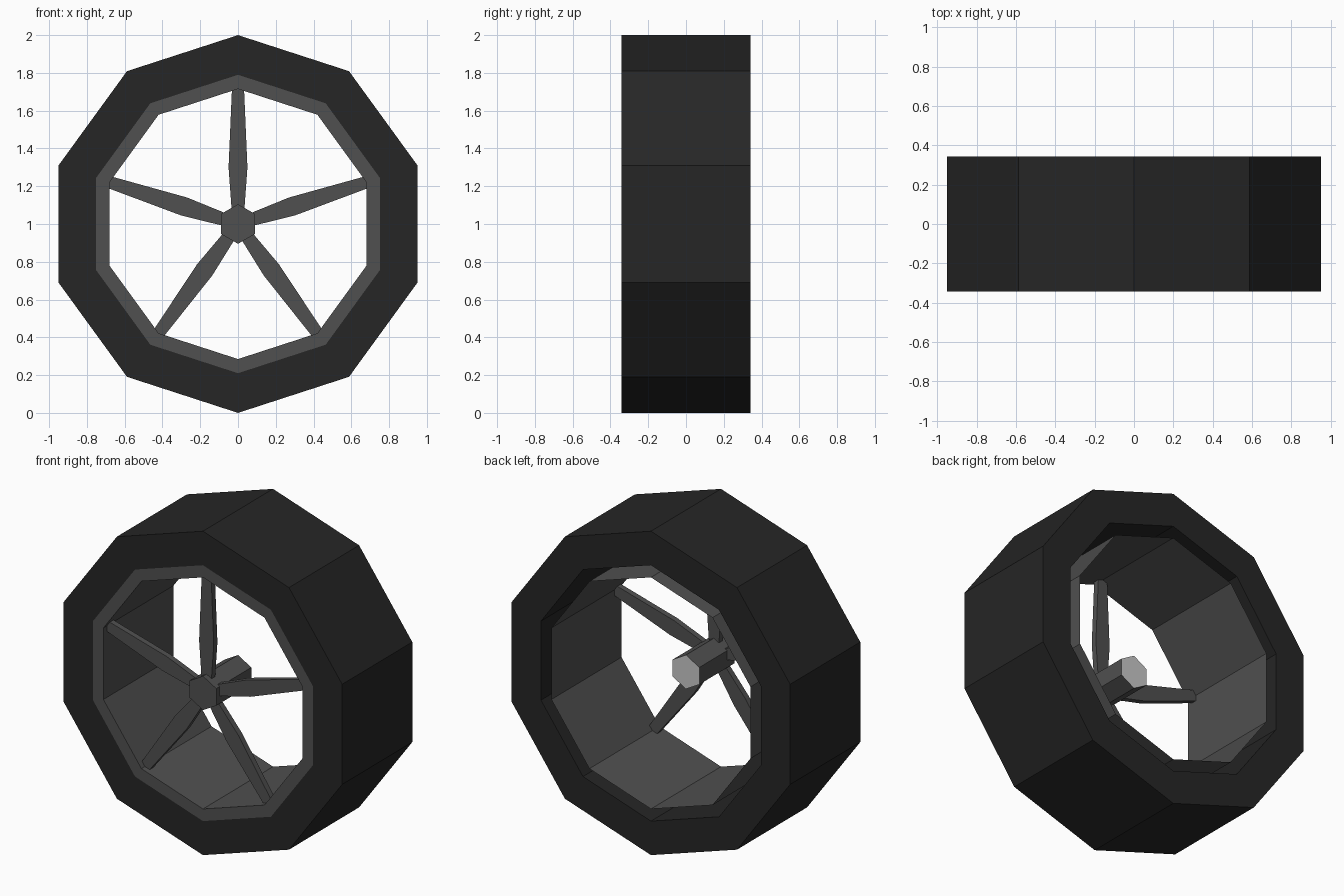
import bpy, bmesh
from math import sin, cos, tau
from mathutils import Matrix, Vector

cube = bpy.data.objects.get("Cube")
if cube:
    bpy.data.objects.remove(cube, do_unlink=True)

HALF_WIDTH = 0.342
RIM_OUTER, RIM_INNER = 0.79, 0.715
AXLE = Vector((0, 0, 1))


def material(name, value):
    mat = bpy.data.materials.new(name)
    mat.use_nodes = True
    colour = (value, value, value, 1)
    mat.diffuse_color = colour
    mat.node_tree.nodes["Principled BSDF"].inputs["Base Color"].default_value = colour
    return mat


rubber = material("black rubber", 0.019)
dark_metal = material("dark grey metal", 0.08)
pale_metal = material("pale grey metal", 0.58)


def finish(name, bm, mats):
    bmesh.ops.recalc_face_normals(bm, faces=bm.faces)
    mesh = bpy.data.meshes.new(name)
    bm.to_mesh(mesh)
    bm.free()
    for mat in mats:
        mesh.materials.append(mat)
    obj = bpy.data.objects.new(name, mesh)
    obj.location = AXLE
    bpy.context.collection.objects.link(obj)
    return obj


def skin(bm, rings):
    """Bridge neighbouring rings of vertices with quads."""
    for a, b in zip(rings, rings[1:]):
        for i in range(len(a)):
            j = (i + 1) % len(a)
            bm.faces.new((a[i], a[j], b[j], b[i]))


def revolve(bm, profile, sides, closed=False):
    """Turn (radius, y) points about the axle, with a corner at the top."""
    rings = [[bm.verts.new((r * sin(tau * i / sides), y, r * cos(tau * i / sides)))
              for i in range(sides)] for r, y in profile]
    skin(bm, rings + rings[:1] if closed else rings)
    return rings


# Tyre: ten-sided ring with a straight bore
bm = bmesh.new()
revolve(bm, [(1, -HALF_WIDTH), (1, HALF_WIDTH),
             (RIM_OUTER, HALF_WIDTH), (RIM_OUTER, -HALF_WIDTH)], 10, closed=True)
finish("tyre", bm, [rubber])

# Rim: front lip and inner sleeve, open behind
bm = bmesh.new()
revolve(bm, [(RIM_OUTER, -HALF_WIDTH), (RIM_INNER, -HALF_WIDTH),
             (RIM_INNER, HALF_WIDTH)], 10)
finish("rim", bm, [dark_metal])

# Hub: six-sided bar with a pale rear end
bm = bmesh.new()
front, back = revolve(bm, [(0.105, -HALF_WIDTH), (0.105, 0)], 6)
bm.faces.new(front)
bm.faces.new(back).material_index = 1
finish("hub", bm, [dark_metal, pale_metal])

# Spokes: flat tapered blades, widest near the hub
SPOKE_Y, SPOKE_HALF_DEPTH = -0.29, 0.018
for n in range(5):
    bm = bmesh.new()
    rings = [[bm.verts.new((sx * w, SPOKE_Y + sy * SPOKE_HALF_DEPTH, r))
              for sx, sy in ((-1, -1), (1, -1), (1, 1), (-1, 1))]
             for r, w in ((0.08, 0.034), (0.3, 0.05), (0.715, 0.032))]
    skin(bm, rings)
    bm.faces.new(rings[0])
    bm.faces.new(rings[-1])
    bm.transform(Matrix.Rotation(tau * n / 5, 4, "Y"))
    finish(f"spoke_{n + 1}", bm, [dark_metal])
